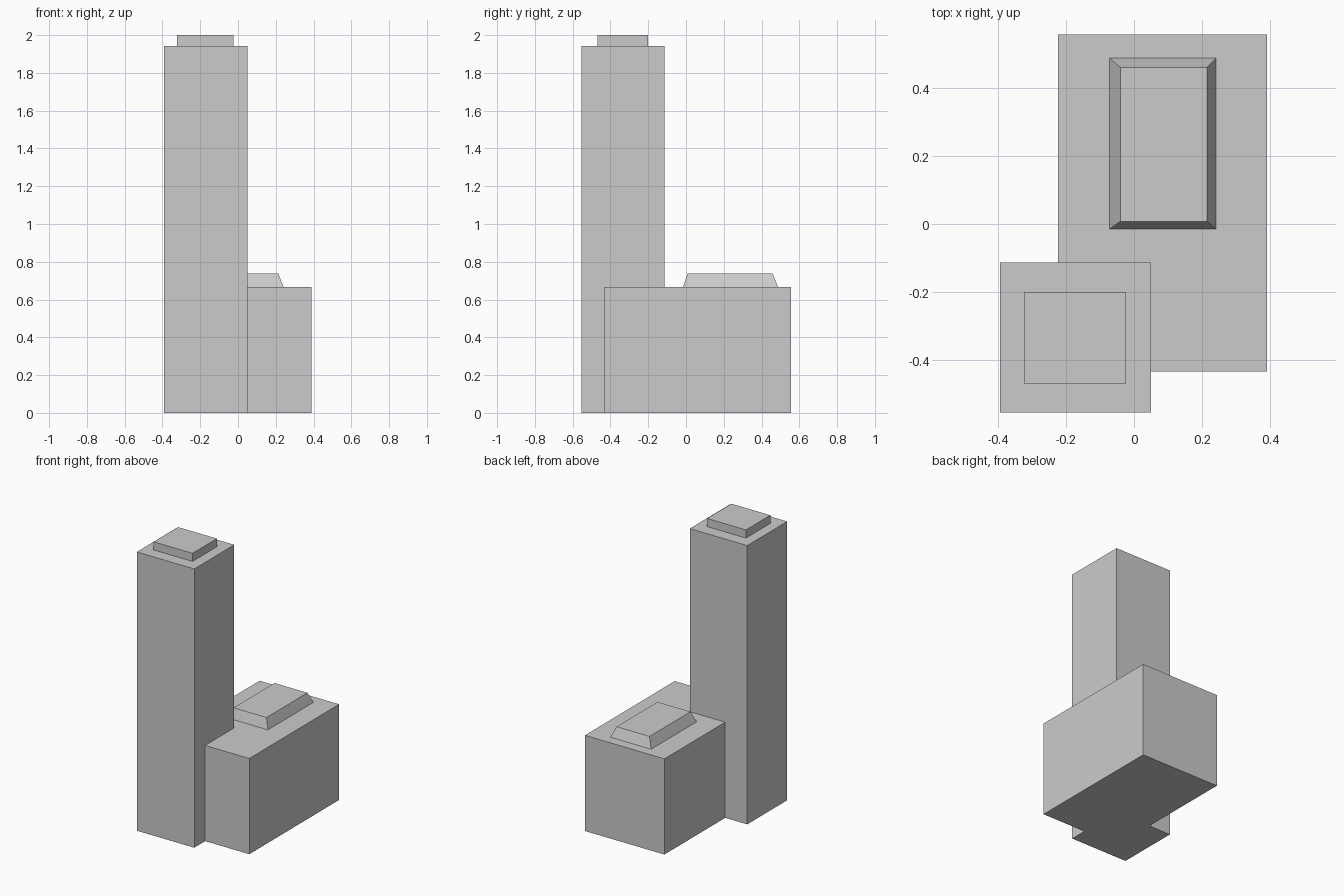
import bpy
import bmesh

cube = bpy.data.objects.get("Cube")
if cube:
    bpy.data.objects.remove(cube, do_unlink=True)

# Single plain concrete colour
concrete = bpy.data.materials.new("light_grey_concrete")
concrete.use_nodes = True
GREY = (0.6, 0.6, 0.6, 1)
concrete.diffuse_color = GREY
concrete.node_tree.nodes["Principled BSDF"].inputs["Base Color"].default_value = GREY


def block(name, base, z0, z1, top=None):
    """Block from a base rectangle (x0, x1, y0, y1) to an optional smaller top."""
    bm = bmesh.new()
    rings = []
    for (x0, x1, y0, y1), z in ((base, z0), (top or base, z1)):
        corners = ((x0, y0), (x1, y0), (x1, y1), (x0, y1))
        rings.append([bm.verts.new((x, y, z)) for x, y in corners])
    low, high = rings
    bm.faces.new(low[::-1])
    bm.faces.new(high)
    for i in range(4):
        j = (i + 1) % 4
        bm.faces.new((low[i], low[j], high[j], high[i]))
    mesh = bpy.data.meshes.new(name)
    bm.to_mesh(mesh)
    bm.free()
    mesh.materials.append(concrete)
    obj = bpy.data.objects.new(name, mesh)
    bpy.context.collection.objects.link(obj)
    return obj


ROOF, TOWER_TOP = 0.667, 1.943

# Tall tower with its rooftop plant room
block("tower", (-0.393, 0.05, -0.553, -0.113), 0, TOWER_TOP)
block("tower_roof_box", (-0.322, -0.023, -0.468, -0.2), TOWER_TOP, 2)

# Low wing with a tapered skylight
block("low_wing", (-0.223, 0.39, -0.433, 0.556), 0, ROOF)
block("wing_skylight", (-0.072, 0.241, -0.015, 0.487), ROOF, 0.737,
      top=(-0.04, 0.214, 0.008, 0.459))
